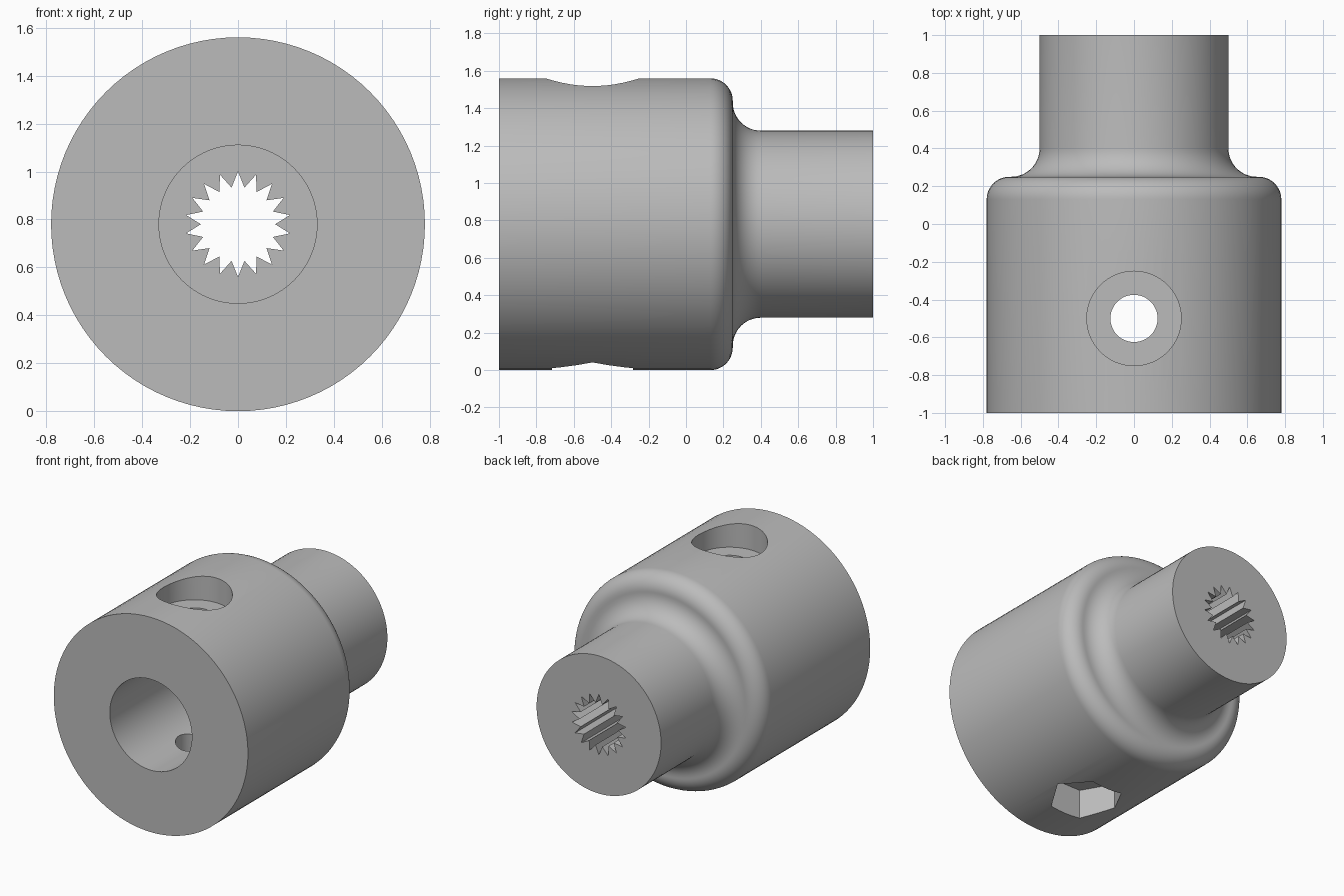
import bpy
import math
from math import sin, cos, pi, radians
from mathutils import Matrix

if "Cube" in bpy.data.objects:
    bpy.data.objects.remove(bpy.data.objects["Cube"], do_unlink=True)

R, SHANK, BORE = 0.78, 0.5, 0.33   # body, shank and bore radii
HOLE_Y = -0.5                      # position of the cross hole

steel = bpy.data.materials.new("grey_steel")
steel.use_nodes = True
GREY = (0.5, 0.5, 0.5, 1)
steel.diffuse_color = GREY
steel.node_tree.nodes["Principled BSDF"].inputs["Base Color"].default_value = GREY


def make_object(name, verts, faces):
    mesh = bpy.data.meshes.new(name)
    mesh.from_pydata(verts, [], faces)
    obj = bpy.data.objects.new(name, mesh)
    bpy.context.collection.objects.link(obj)
    mesh.materials.append(steel)
    return obj


def stack(name, rings, matrix):
    """Solid skinned through equal-sized rings of points, capped at both ends."""
    n = len(rings[0])
    verts = [matrix @ p for p in
             (Matrix.Translation((x, y, z)).translation for ring in rings for x, y, z in ring)]
    faces = [(k * n + i, k * n + (i + 1) % n, (k + 1) * n + (i + 1) % n, (k + 1) * n + i)
             for k in range(len(rings) - 1) for i in range(n)]
    last = (len(rings) - 1) * n
    faces += [tuple(reversed(range(n))), tuple(range(last, last + n))]
    return make_object(name, verts, faces)


def ring(radii, h, n):
    """Ring of n points whose radius cycles through the given radii."""
    return [(radii[i % len(radii)] * cos(2 * pi * i / n),
             radii[i % len(radii)] * sin(2 * pi * i / n), h) for i in range(n)]


def arc(cr, ch, rad, a0, a1, steps=12):
    angles = [radians(a0 + (a1 - a0) * i / steps) for i in range(steps + 1)]
    return [(cr + rad * cos(a), ch + rad * sin(a)) for a in angles]


# Local +z runs along the model's length (+y), local +x points up
along = Matrix.Translation((0, 0, R)) @ Matrix(
    ((0, 1, 0, 0), (0, 0, 1, 0), (1, 0, 0, 0), (0, 0, 0, 1)))
upright = Matrix.Translation((0, HOLE_Y, 0))

# Stepped body with rounded shoulder and filleted shank
profile = [(R, -1)] + arc(R - 0.12, 0.13, 0.12, 0, 90) \
    + arc(SHANK + 0.15, 0.4, 0.15, 270, 180) + [(SHANK, 1)]
body = stack("coupling_body", [ring([r], h, 96) for r, h in profile], along)

# Cutters: bore, splined socket, cross hole, round counterbore, hexagon nut pocket
cutters = [
    stack("bore_cutter", [ring([BORE], h, 96) for h in (-1.2, 0)], along),
    stack("spline_cutter", [ring([0.22, 0.155], h, 36) for h in (-0.2, 1.2)], along),
    stack("cross_hole_cutter", [ring([0.125], h, 48) for h in (-0.2, 1.8)], upright),
    stack("counterbore_cutter", [ring([0.25], h, 64) for h in (1.38, 1.8)], upright),
    stack("nut_pocket_cutter", [ring([0.25], h, 6) for h in (-0.2, 0.225)], upright),
]

bpy.ops.object.select_all(action='DESELECT')
bpy.context.view_layer.objects.active = body
body.select_set(True)
for cutter in cutters:
    cutter.hide_render = True
    mod = body.modifiers.new(cutter.name, 'BOOLEAN')
    mod.operation, mod.solver, mod.object = 'DIFFERENCE', 'EXACT', cutter
    bpy.ops.object.modifier_apply(modifier=mod.name)
for cutter in cutters:
    bpy.data.objects.remove(cutter, do_unlink=True)

bpy.ops.object.shade_smooth_by_angle(angle=radians(25))
